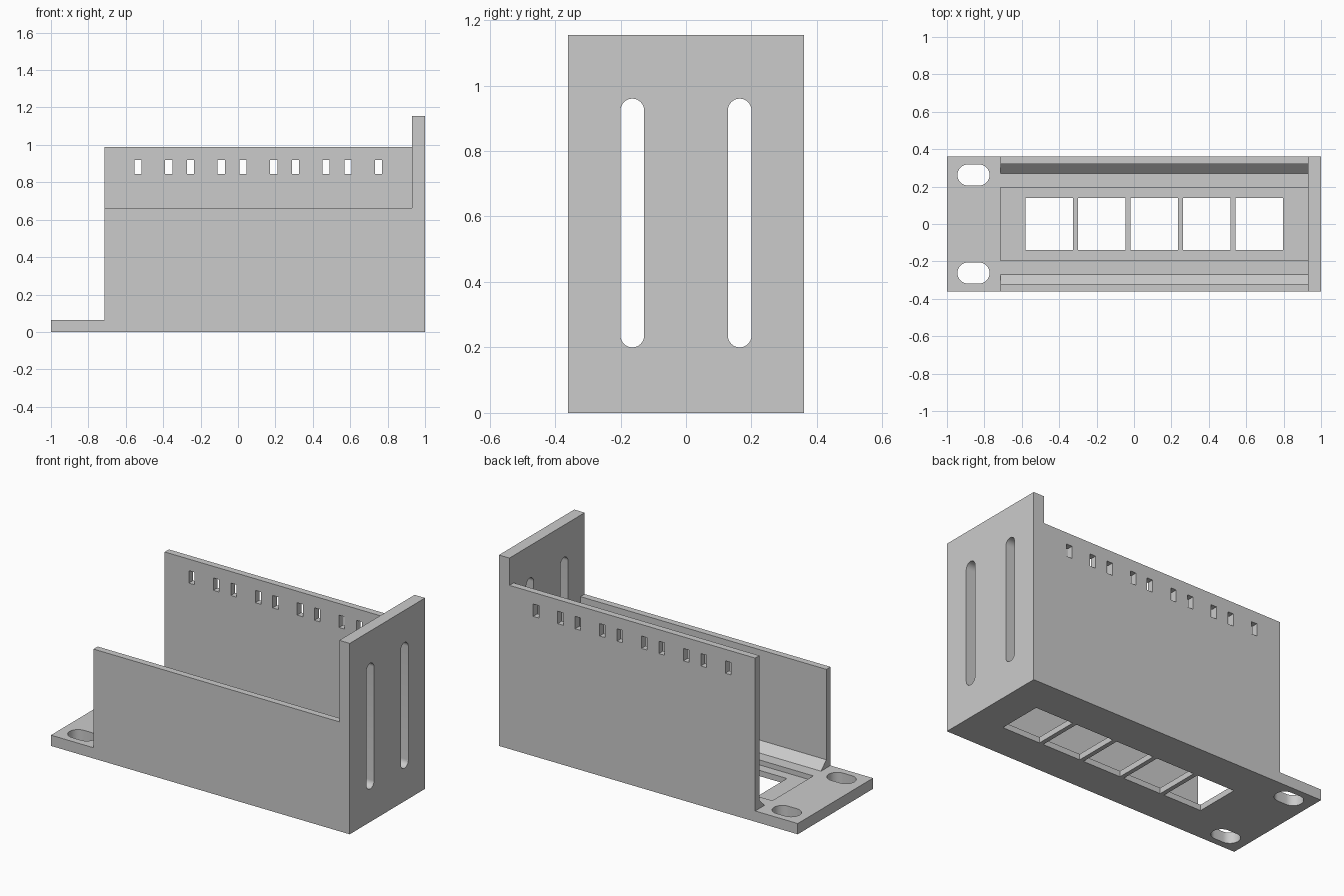
import bpy, bmesh, math
from mathutils import Matrix, Vector

if "Cube" in bpy.data.objects:
    bpy.data.objects.remove(bpy.data.objects["Cube"])

grey = bpy.data.materials.new("plain grey")
grey.use_nodes = True
colour = (0.6, 0.6, 0.6, 1)
grey.diffuse_color = colour
grey.node_tree.nodes["Principled BSDF"].inputs["Base Color"].default_value = colour

BASE_TOP = 0.065
WALL_X = -0.715      # open end of the side walls
PLATE_X = 0.93       # inner face of the end plate
HALF_Y = 0.36


def prism(bm, ring, along):
    """Closed prism from a flat ring of points, extruded by a vector."""
    lower = [bm.verts.new(p) for p in ring]
    upper = [bm.verts.new(Vector(p) + Vector(along)) for p in ring]
    bm.faces.new(lower)
    bm.faces.new(upper)
    for i in range(len(ring)):
        j = (i + 1) % len(ring)
        bm.faces.new((lower[i], lower[j], upper[j], upper[i]))


def box(bm, x0, x1, y0, y1, z0, z1):
    prism(bm, [(x0, y0, z0), (x1, y0, z0), (x1, y1, z0), (x0, y1, z0)], (0, 0, z1 - z0))


def slot_ring(half_length, radius, segments=16):
    """Outline of a rounded slot, long along its first axis."""
    ring = []
    for side in (0, 1):
        centre = (half_length - radius) * (1 - 2 * side)
        for i in range(segments + 1):
            a = math.pi * (side - 0.5 + i / segments)
            ring.append((centre + radius * math.cos(a), radius * math.sin(a)))
    return ring


def make_object(name, bm):
    bmesh.ops.recalc_face_normals(bm, faces=bm.faces)
    mesh = bpy.data.meshes.new(name)
    bm.to_mesh(mesh)
    bm.free()
    obj = bpy.data.objects.new(name, mesh)
    bpy.context.collection.objects.link(obj)
    return obj


# Solid block that the bracket is cut from
bm = bmesh.new()
box(bm, -1, 1, -HALF_Y, HALF_Y, 0, 1.155)
bracket = make_object("bracket_body", bm)
bracket.data.materials.append(grey)


def cut(name, bm):
    cutter = make_object(name, bm)
    cutter.hide_render = True
    mod = bracket.modifiers.new(name, 'BOOLEAN')
    mod.operation = 'DIFFERENCE'
    mod.solver = 'EXACT'
    mod.object = cutter
    bpy.context.view_layer.update()
    result = bpy.data.meshes.new_from_object(
        bracket.evaluated_get(bpy.context.evaluated_depsgraph_get()))
    bracket.modifiers.clear()
    bracket.data = result
    bpy.data.objects.remove(cutter)


# Open mounting tab
bm = bmesh.new()
box(bm, -1.1, WALL_X, -0.5, 0.5, BASE_TOP, 2)
cut("tab_clearance", bm)

# Channel with sloped inner corners
bm = bmesh.new()
half = [(0.27, BASE_TOP), (0.32, BASE_TOP + 0.05), (0.32, 2)]
profile = half + [(-y, z) for y, z in reversed(half)]
prism(bm, [(-0.8, y, z) for y, z in profile], (PLATE_X + 0.8, 0, 0))
cut("channel", bm)

# Wall heights: low front, high back
bm = bmesh.new()
box(bm, -0.8, PLATE_X, -0.5, -0.3, 0.662, 2)
box(bm, -0.8, PLATE_X, 0.3, 0.5, 0.99, 2)
cut("wall_tops", bm)

# Shallow floor recess
bm = bmesh.new()
box(bm, WALL_X, PLATE_X, -0.196, 0.196, 0.035, 0.2)
cut("floor_recess", bm)

# Floor windows, with a pair of small wall slots beside each
bm = bmesh.new()
for i in range(5):
    cx = -0.452 + 0.2805 * i
    box(bm, cx - 0.127, cx + 0.127, -0.138, 0.138, -0.1, 0.2)
    for sx in (cx - 0.082, cx + 0.082):
        box(bm, sx - 0.019, sx + 0.019, 0.25, 0.5, 0.845, 0.92)
cut("windows", bm)

# Rounded slots in the tab and the end plate
bm = bmesh.new()
for s in (-1, 1):
    prism(bm, [(-0.858 + u, 0.262 * s + v, -0.1) for u, v in slot_ring(0.086, 0.057)], (0, 0, 0.3))
    prism(bm, [(0.85, 0.164 * s + v, 0.58 + u) for u, v in slot_ring(0.38, 0.036)], (0.3, 0, 0))
cut("rounded_slots", bm)

# Merge flat faces and smooth only the slot ends
bm = bmesh.new()
bm.from_mesh(bracket.data)
bmesh.ops.remove_doubles(bm, verts=bm.verts, dist=0.0001)
bmesh.ops.dissolve_limit(bm, angle_limit=math.radians(0.5), verts=bm.verts, edges=bm.edges)
bm.to_mesh(bracket.data)
bm.free()
bpy.ops.object.select_all(action='DESELECT')
bracket.select_set(True)
bpy.context.view_layer.objects.active = bracket
bpy.ops.object.shade_smooth_by_angle(angle=math.radians(30))
